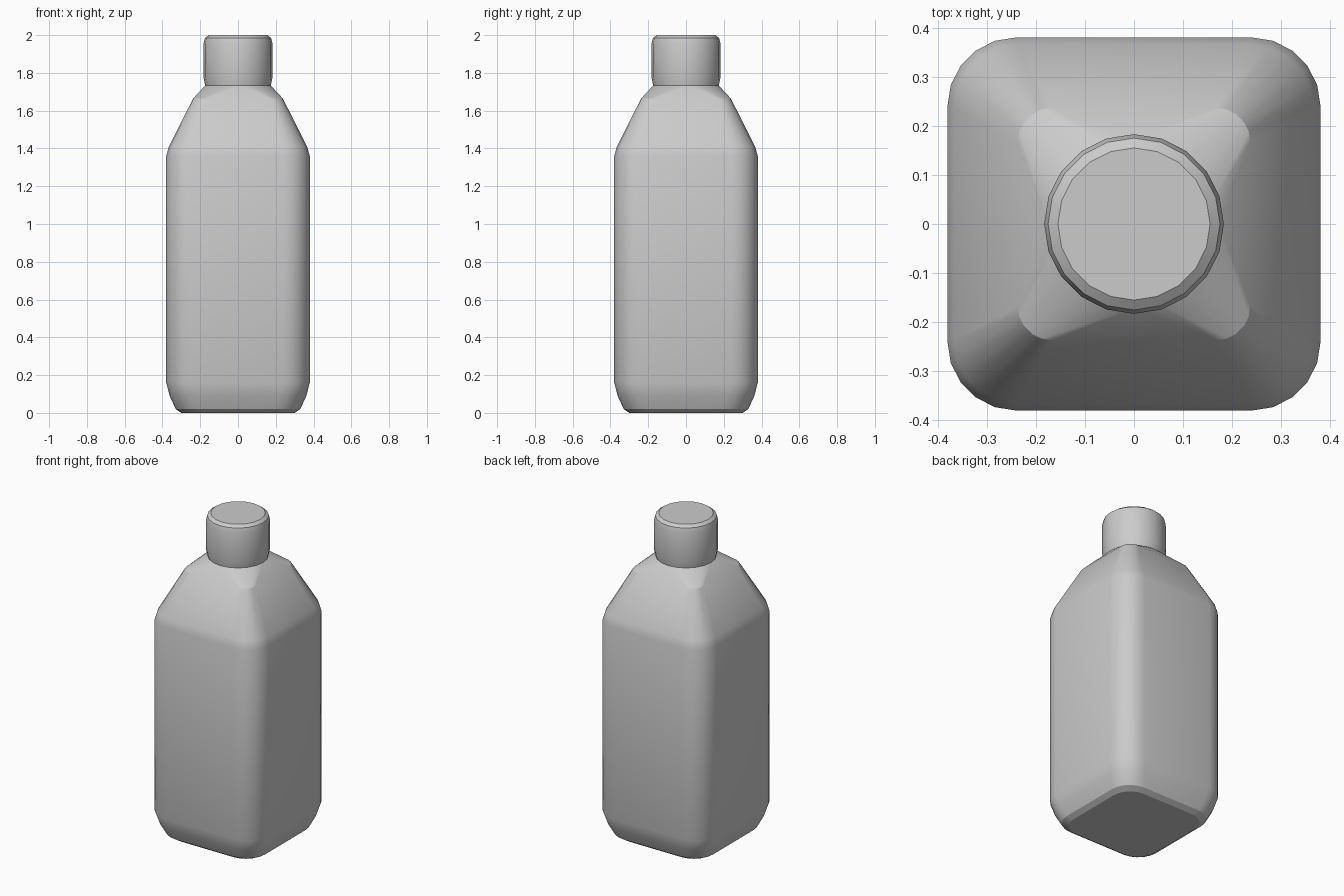
import bpy, bmesh
from math import sin, cos, pi

if "Cube" in bpy.data.objects:
    bpy.data.objects.remove(bpy.data.objects["Cube"])

SEG = 5  # segments per rounded corner


def ring(half, radius, z):
    """Rounded-square outline; it becomes a circle when radius equals half."""
    pts = []
    for q in range(4):
        mid = q * pi / 2 + pi / 4
        cx = (half - radius) * (1 if cos(mid) > 0 else -1)
        cy = (half - radius) * (1 if sin(mid) > 0 else -1)
        for i in range(SEG + 1):
            a = q * pi / 2 + i * pi / 2 / SEG
            pts.append((cx + radius * cos(a), cy + radius * sin(a), z))
    return pts


def loft(name, sections):
    """Skin a stack of outlines and close both ends."""
    bm = bmesh.new()
    rings = [[bm.verts.new(p) for p in ring(*s)] for s in sections]
    n = len(rings[0])
    for a, b in zip(rings, rings[1:]):
        for i in range(n):
            j = (i + 1) % n
            bm.faces.new((a[i], a[j], b[j], b[i]))
    bm.faces.new(rings[0][::-1])
    bm.faces.new(rings[-1])
    bmesh.ops.remove_doubles(bm, verts=bm.verts, dist=0.0005)
    bmesh.ops.recalc_face_normals(bm, faces=bm.faces)
    mesh = bpy.data.meshes.new(name)
    bm.to_mesh(mesh)
    bm.free()
    obj = bpy.data.objects.new(name, mesh)
    bpy.context.collection.objects.link(obj)
    obj.select_set(True)
    bpy.context.view_layer.objects.active = obj
    bpy.ops.object.shade_smooth_by_angle(angle=pi / 9)
    obj.select_set(False)
    return obj


# Bottle body: (half width, corner radius, height)
loft("bottle_body", [
    (0.30, 0.12, 0.0),
    (0.33, 0.13, 0.02),
    (0.362, 0.14, 0.09),
    (0.38, 0.14, 0.16),
    (0.38, 0.14, 1.36),
    (0.366, 0.13, 1.41),
    (0.237, 0.07, 1.665),
    (0.172, 0.172, 1.735),
])

# Round cap
loft("bottle_cap", [(r, r, z) for r, z in (
    (0.173, 1.73), (0.183, 1.78), (0.183, 1.955), (0.175, 1.985), (0.155, 2.0))])
